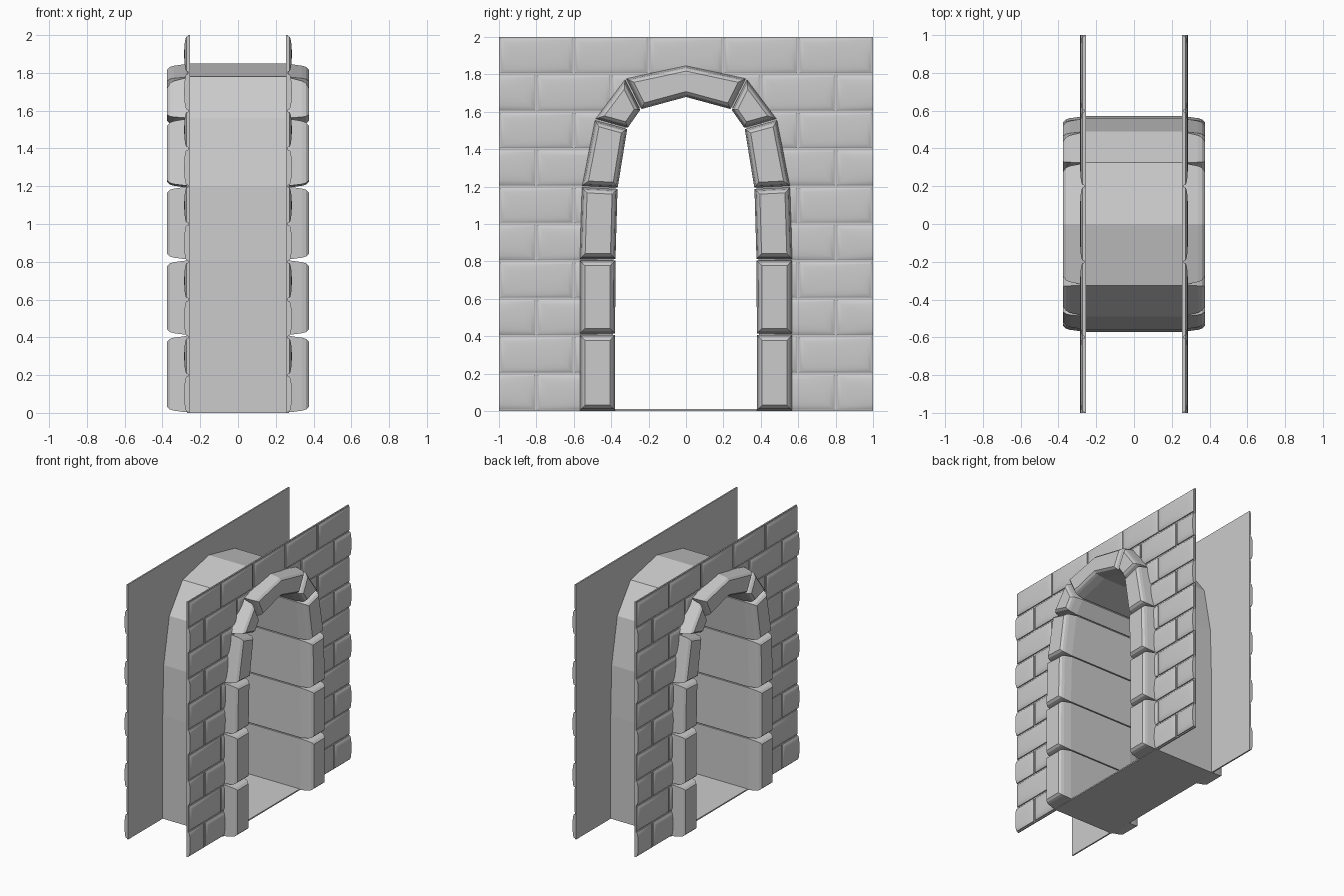
import bpy, bmesh
from mathutils import Vector

if "Cube" in bpy.data.objects:
    bpy.data.objects.remove(bpy.data.objects["Cube"])

# Arch outlines for the +y half: (y, z) from floor to crown
OUTER = [(.572, 0), (.572, .41), (.572, .81), (.56, 1.2), (.49, 1.56), (.325, 1.78), (0, 1.85)]
INNER = [(.375, 0), (.375, .41), (.373, .81), (.362, 1.19), (.31, 1.51), (.24, 1.61), (0, 1.675)]


def inset(poly, d):
    """Mitred inward offset of a 2D polygon."""
    pts = [Vector(p) for p in poly]
    n = len(pts)
    area = sum(pts[i].x * pts[(i + 1) % n].y - pts[(i + 1) % n].x * pts[i].y for i in range(n))
    s = 1 if area > 0 else -1
    out = []
    for i in range(n):
        a = (pts[i] - pts[i - 1]).normalized()
        b = (pts[(i + 1) % n] - pts[i]).normalized()
        na, nb = Vector((-a.y, a.x)) * s, Vector((-b.y, b.x)) * s
        out.append(pts[i] + (na + nb) * (d / (1 + na.dot(nb))))
    return out


def loft(bm, poly, profile):
    """Stack inset copies of a yz polygon along x; profile = [(x, inset), ...]."""
    rings = [[bm.verts.new((x, p[0], p[1])) for p in inset(poly, d)] for x, d in profile]
    n = len(poly)
    for r, q in zip(rings, rings[1:]):
        for i in range(n):
            bm.faces.new((r[i], r[(i + 1) % n], q[(i + 1) % n], q[i]))
    bm.faces.new(rings[0])
    bm.faces.new(rings[-1])


def finish(bm, name):
    bmesh.ops.recalc_face_normals(bm, faces=bm.faces)
    me = bpy.data.meshes.new(name)
    bm.to_mesh(me)
    bm.free()
    ob = bpy.data.objects.new(name, me)
    bpy.context.collection.objects.link(ob)
    return ob


def prism(name, poly, x0, x1):
    bm = bmesh.new()
    loft(bm, poly, [(x0, 0), (x1, 0)])
    return finish(bm, name)


def full(half):
    return half + [(-y, z) for y, z in half[-2::-1]]


def blend(t):
    return [(a[0] + (b[0] - a[0]) * t, a[1] + (b[1] - a[1]) * t) for a, b in zip(INNER, OUTER)]


def cut(ob, cutter):
    m = ob.modifiers.new("opening", 'BOOLEAN')
    m.operation, m.solver, m.object = 'DIFFERENCE', 'EXACT', cutter
    bpy.context.view_layer.objects.active = ob
    bpy.ops.object.modifier_apply(modifier=m.name)


# Arch stones running through the passage, chamfered at both ends
half_profile = [(.28, .004), (.34, .012), (.36, .018), (.375, .032)]
profile = [(-x, d) for x, d in reversed(half_profile)] + half_profile
bm = bmesh.new()
for i in range(5):
    stone = [INNER[i], OUTER[i], OUTER[i + 1], INNER[i + 1]]
    loft(bm, stone, profile)
    loft(bm, [(-y, z) for y, z in stone], profile)
o, n = OUTER, INNER
loft(bm, [n[5], o[5], o[6], (-o[5][0], o[5][1]), (-n[5][0], n[5][1]), n[6]], profile)
finish(bm, "arch_stones")

# Continuous tunnel shell behind the stones, and the floor
prism("tunnel_shell", full(OUTER) + full(blend(.08))[::-1], -.27, .27)
prism("floor", [(-.4, 0), (.4, 0), (.4, .01), (-.4, .01)], -.27, .27)

# Two brick walls with an arched opening
mid = blend(.5)
mid[0] = (mid[0][0], -.1)
cutter = prism("opening_cutter", full(mid), -.6, .6)
cutter.hide_render = True
for side, s in (("left", -1), ("right", 1)):
    backing = prism(side + "_wall_backing", [(-1, 0), (1, 0), (1, 2), (-1, 2)], s * .253, s * .264)
    cut(backing, cutter)

    bm = bmesh.new()
    pillow = [(s * .256, 0), (s * .272, 0), (s * .277, .008), (s * .281, .025),
              (s * .2835, .05), (s * .2848, .075)]
    for row in range(10):
        shift = .2 if row % 2 == 0 else 0
        for k in range(-3, 4):
            y = k * .4 + shift
            if abs(y) > 1.1:
                continue
            z0, z1 = row * .2 + .007, row * .2 + .193
            loft(bm, [(y - .193, z0), (y + .193, z0), (y + .193, z1), (y - .193, z1)], pillow)
    # Trim the bricks flush with the wall ends
    for e in (-1, 1):
        bmesh.ops.bisect_plane(bm, geom=bm.verts[:] + bm.edges[:] + bm.faces[:],
                               plane_co=(0, e, 0), plane_no=(0, e, 0), clear_outer=True)
        bmesh.ops.holes_fill(bm, edges=[d for d in bm.edges if d.is_boundary], sides=0)
    bricks = finish(bm, side + "_wall_bricks")
    cut(bricks, cutter)
    bpy.ops.object.select_all(action='DESELECT')
    bricks.select_set(True)
    bpy.context.view_layer.objects.active = bricks
    bpy.ops.object.shade_smooth_by_angle(angle=.7)

bpy.data.objects.remove(cutter)
